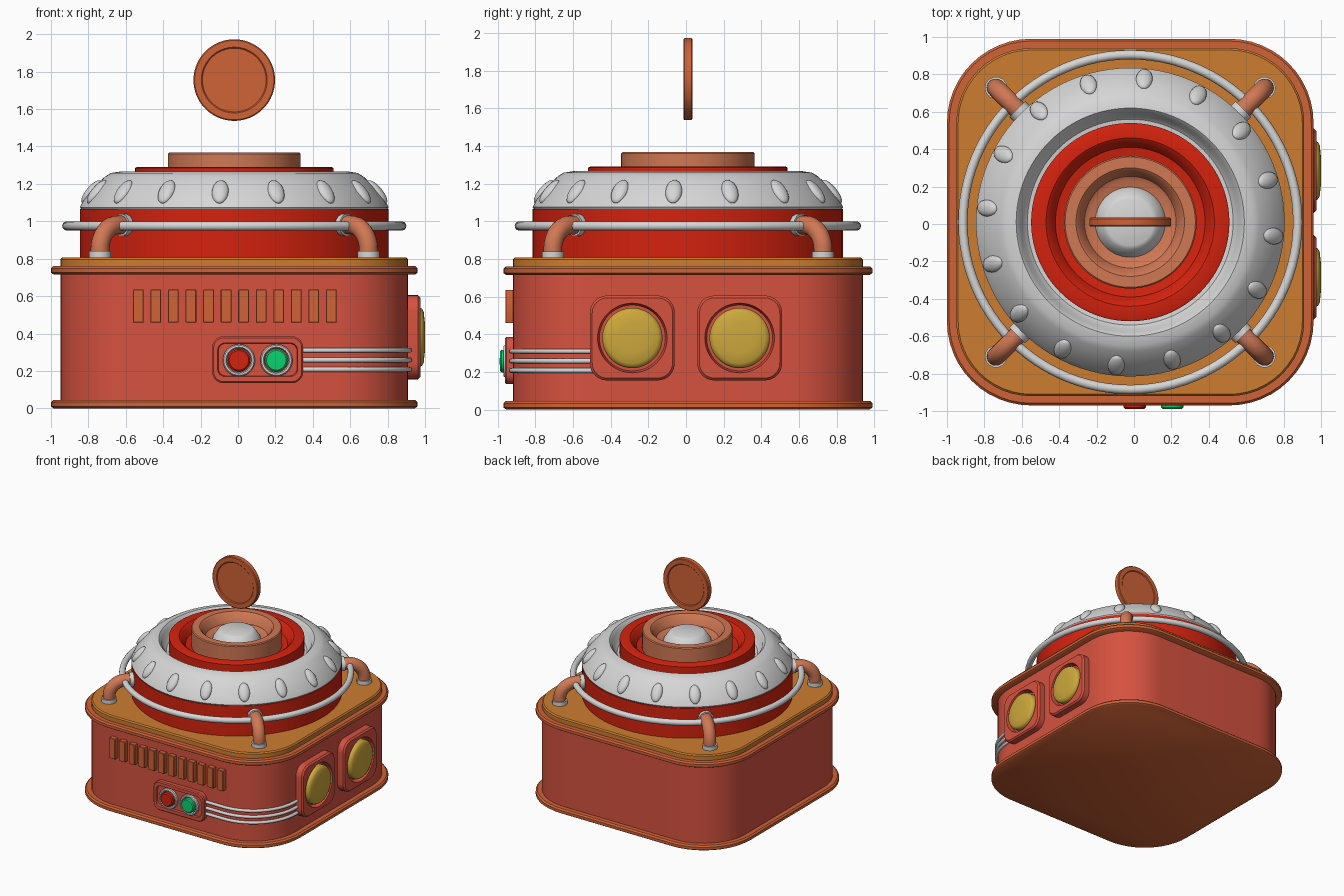
import bpy, bmesh
from math import pi, sin, cos, radians
from mathutils import Matrix, Vector

if "Cube" in bpy.data.objects:
    bpy.data.objects.remove(bpy.data.objects["Cube"])

CX, CY = -0.02, 0.01      # centre of the housing
HALF, CORNER = 0.93, 0.40  # housing half width and corner radius


def material(name, *srgb):
    col = [((c / 255 + 0.055) / 1.055) ** 2.4 for c in srgb] + [1]
    m = bpy.data.materials.new(name)
    m.use_nodes = True
    m.diffuse_color = col
    m.node_tree.nodes["Principled BSDF"].inputs["Base Color"].default_value = col
    return m


BODY = material("coral_red", 214, 82, 64)
RED = material("bright_red", 212, 34, 14)
ORANGE = material("burnt_orange", 208, 98, 54)
DECK = material("amber_deck", 205, 125, 48)
COPPER = material("copper", 208, 120, 84)
SILVER = material("silver", 214, 214, 214)
YELLOW = material("mustard", 205, 168, 60)
GREEN = material("green", 12, 208, 112)

FRONT = Matrix.Rotation(pi / 2, 4, 'X')
SIDE = Matrix.Rotation(pi / 2, 4, 'Z') @ FRONT


def place(x, y, z, rot=Matrix()):
    return Matrix.Translation((x, y, z)) @ rot


def smooth(ob, angle=35):
    bpy.ops.object.select_all(action='DESELECT')
    ob.select_set(True)
    bpy.context.view_layer.objects.active = ob
    bpy.ops.object.shade_smooth_by_angle(angle=radians(angle))


def finish(name, bm, mat, matrix):
    bmesh.ops.remove_doubles(bm, verts=bm.verts, dist=1e-5)
    bmesh.ops.recalc_face_normals(bm, faces=bm.faces)
    me = bpy.data.meshes.new(name)
    bm.to_mesh(me)
    bm.free()
    me.materials.append(mat)
    ob = bpy.data.objects.new(name, me)
    bpy.context.collection.objects.link(ob)
    ob.matrix_world = matrix
    smooth(ob)
    return ob


def loft(name, rings, mat, matrix, steps=12):
    """Stack rounded rectangles given as (half x, half y, corner radius, height)."""
    bm = bmesh.new()
    loops = []
    for hx, hy, r, z in rings:
        loop = []
        for q, (sx, sy) in enumerate(((1, 1), (-1, 1), (-1, -1), (1, -1))):
            for i in range(steps + 1):
                a = (q + i / steps) * pi / 2
                loop.append(bm.verts.new((sx * (hx - r) + r * cos(a),
                                          sy * (hy - r) + r * sin(a), z)))
        loops.append(loop)
    n = len(loops[0])
    for a, b in zip(loops, loops[1:]):
        for i in range(n):
            j = (i + 1) % n
            bm.faces.new((a[i], a[j], b[j], b[i]))
    bm.faces.new(loops[0])
    bm.faces.new(loops[-1])
    return finish(name, bm, mat, matrix)


def square(name, profile, mat):
    """Housing layer from (outset, height) pairs."""
    rings = [(HALF + o, HALF + o, CORNER + o, z) for o, z in profile]
    return loft(name, rings, mat, place(CX, CY, 0))


def lathe(name, profile, mat, matrix, segs=96):
    bm = bmesh.new()
    vs = [bm.verts.new((r, 0, z)) for r, z in profile]
    edges = [bm.edges.new(p) for p in zip(vs, vs[1:])]
    bmesh.ops.spin(bm, geom=vs + edges, cent=(0, 0, 0), axis=(0, 0, 1),
                   angle=2 * pi, steps=segs)
    return finish(name, bm, mat, matrix)


def tube(name, points, radius, mat):
    cu = bpy.data.curves.new(name, 'CURVE')
    cu.dimensions = '3D'
    cu.bevel_depth, cu.bevel_resolution, cu.use_fill_caps = radius, 5, True
    sp = cu.splines.new('POLY')
    sp.points.add(len(points) - 1)
    for p, co in zip(sp.points, points):
        p.co = (*co, 1)
    cu.materials.append(mat)
    ob = bpy.data.objects.new(name, cu)
    bpy.context.collection.objects.link(ob)
    bpy.ops.object.select_all(action='DESELECT')
    ob.select_set(True)
    bpy.context.view_layer.objects.active = ob
    bpy.ops.object.convert(target='MESH')
    smooth(bpy.context.view_layer.objects.active, 50)


# Housing
square("housing", [(0, 0.02), (0, 0.76)], BODY)
for name, z in (("base_trim", 0.0), ("upper_trim", 0.715)):
    square(name, [(0.035, z), (0.05, z + 0.01), (0.05, z + 0.033), (0.038, z + 0.045)], ORANGE)
square("deck", [(0, 0.75), (0, 0.797), (-0.01, 0.807)], DECK)

# Round turret
top = place(CX, CY, 0)
lathe("turret_wall", [(0.825, 0.79), (0.825, 1.065), (0.6, 1.065)], RED, top)
lathe("turret_crown", [(0.78, 1.055), (0.815, 1.06), (0.825, 1.075), (0.805, 1.115), (0.745, 1.19),
                       (0.69, 1.24), (0.66, 1.258), (0.61, 1.266), (0.59, 1.245), (0.575, 1.19),
                       (0.55, 1.165), (0.5, 1.16)], SILVER, top)
lathe("inner_drum", [(0.53, 1.1), (0.53, 1.285), (0.52, 1.29), (0.45, 1.29), (0.43, 1.275),
                     (0.40, 1.22), (0.34, 1.21)], RED, top)
lathe("coin_funnel", [(0.355, 1.15), (0.355, 1.36), (0.348, 1.367), (0.29, 1.367), (0.275, 1.355),
                      (0.245, 1.285), (0.22, 1.27), (0, 1.27)], COPPER, top)
lathe("centre_knob", [(0.19, 1.26), (0.185, 1.28), (0.145, 1.34), (0.125, 1.35), (0, 1.35)],
      SILVER, top)

# Studs around the crown
for i in range(16):
    a = radians(84.4 + 22.5 * i)
    bm = bmesh.new()
    bmesh.ops.create_uvsphere(bm, u_segments=16, v_segments=10, radius=1)
    bmesh.ops.scale(bm, vec=(0.028, 0.045, 0.078), verts=bm.verts)
    rot = Matrix.Rotation(a, 4, 'Z') @ Matrix.Rotation(radians(-40), 4, 'Y')
    finish("crown_stud", bm, SILVER, place(CX + 0.768 * cos(a), CY + 0.768 * sin(a), 1.157, rot))

# Rail and its four elbow pipes
lathe("guard_rail", [(0.895 + 0.025 * cos(t * pi / 6), 0.975 + 0.025 * sin(t * pi / 6))
                     for t in range(13)], SILVER, top)
for k in range(4):
    a = pi / 4 + k * pi / 2
    out = Vector((cos(a), sin(a), 0))
    base = Vector((CX, CY, 0))
    pts = [base + out * 1.015 + Vector((0, 0, 0.80))]
    for i in range(11):
        t = i / 10 * pi / 2
        pts.append(base + out * (0.885 + 0.13 * cos(t)) + Vector((0, 0, 0.85 + 0.13 * sin(t))))
    pts.append(base + out * 0.80 + Vector((0, 0, 0.98)))
    tube("elbow_pipe", pts, 0.05, COPPER)
    foot = base + out * 1.015
    tube("pipe_foot_collar", [foot + Vector((0, 0, z)) for z in (0.80, 0.84)], 0.06, SILVER)
    tube("pipe_wall_collar", [base + out * r + Vector((0, 0, 0.98)) for r in (0.81, 0.855)],
         0.06, SILVER)

# Vent slats on the front
face_y = CY - HALF
for i in range(12):
    loft("vent_slat", [(0.0285, 0.088, 0.004, -0.02), (0.0285, 0.088, 0.004, 0.036),
                       (0.0255, 0.085, 0.003, 0.04)],
         ORANGE, place(-0.533 + 0.0938 * i, face_y, 0.547, FRONT), 2)

# Control panel with two push buttons
loft("control_panel", [(0.243, 0.125, 0.06, -0.02), (0.243, 0.125, 0.06, 0.034),
                       (0.235, 0.117, 0.052, 0.042), (0.214, 0.09, 0.04, 0.042),
                       (0.21, 0.086, 0.038, 0.026)],
     BODY, place(0.105, face_y, 0.26, FRONT), 8)
for x, mat, name in ((0.005, RED, "red_button"), (0.205, GREEN, "green_button")):
    spot = place(x, face_y, 0.257, FRONT)
    lathe("button_bezel", [(0.086, 0.02), (0.086, 0.042), (0.08, 0.05), (0.07, 0.05),
                           (0.064, 0.04), (0.064, 0.02)], SILVER, spot, 40)
    lathe(name, [(0.06, 0.02), (0.06, 0.06), (0.052, 0.068), (0, 0.07)], mat, spot, 40)

# Three thin pipes wrapping the front right corner
for z in (0.31, 0.258, 0.208):
    r = CORNER + 0.008
    ax, ay = CX + HALF - CORNER, CY - HALF + CORNER
    pts = [(0.32, ay - r, z)]
    for i in range(15):
        t = -pi / 2 + i / 14 * pi / 2
        pts.append((ax + r * cos(t), ay + r * sin(t), z))
    pts.append((ax + r, -0.47, z))
    tube("side_pipe", pts, 0.013, SILVER)

# Lamps on the right-hand wall
for y in (-0.285, 0.285):
    spot = place(CX + HALF, y, 0.38, SIDE)
    loft("lamp_panel", [(0.225, 0.225, 0.09, -0.02), (0.225, 0.225, 0.09, 0.052),
                        (0.213, 0.213, 0.08, 0.065), (0.185, 0.185, 0.185, 0.065),
                        (0.175, 0.175, 0.175, 0.02)], BODY, spot)
    lathe("lamp_lens", [(0.16, 0.01), (0.16, 0.06), (0.152, 0.074), (0.135, 0.083),
                        (0.08, 0.089), (0, 0.09)], YELLOW, spot, 64)

# Floating coin with a recessed face on both sides
coin = [(0, 0.018), (0.17, 0.018), (0.176, 0.024), (0.212, 0.024), (0.218, 0.018)]
lathe("coin", coin + [(r, -z) for r, z in reversed(coin)], ORANGE, place(CX, CY, 1.755, FRONT))
